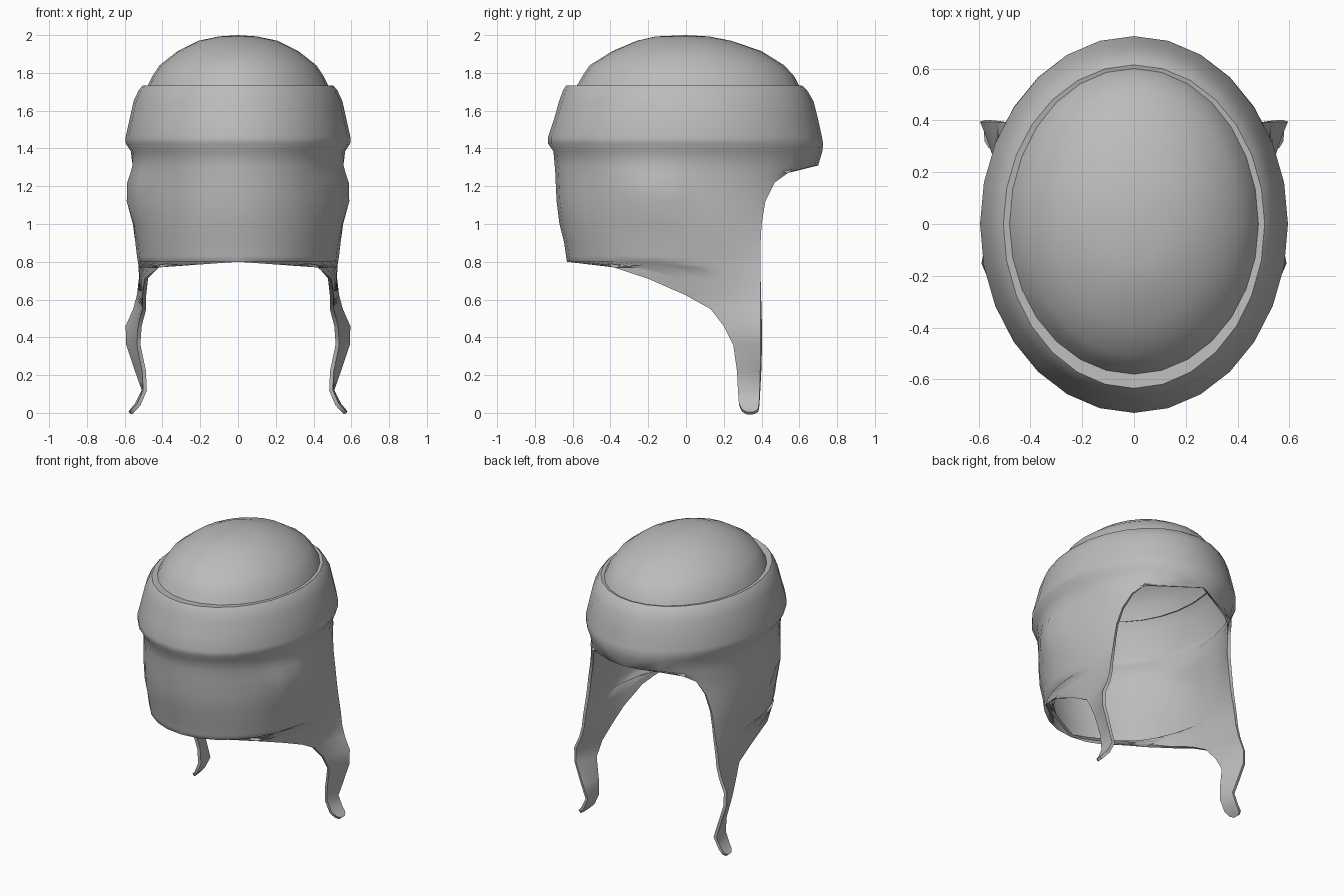
import bpy
import bmesh
import math

if "Cube" in bpy.data.objects:
    bpy.data.objects.remove(bpy.data.objects["Cube"])

GREY = (0.5, 0.5, 0.5, 1.0)
mat = bpy.data.materials.new("plain grey")
mat.use_nodes = True
mat.diffuse_color = GREY
bsdf = next(n for n in mat.node_tree.nodes if n.type == 'BSDF_PRINCIPLED')
bsdf.inputs["Base Color"].default_value = GREY
bsdf.inputs["Roughness"].default_value = 0.8

COLS = 14


def row_points(z, a, y_back, y_front, x_front=0.0, y_start=None):
    """Half a horizontal section: half-oval at the back, open or closed at the front.
    a is the half width at y = 0; (x_front, y_front) is where the section ends."""
    p0 = -1.0
    if y_start is not None:
        reach = y_front if y_start > 0 else y_back
        p0 = math.asin(y_start / reach) * 2 / math.pi
    pts = []
    for i in range(COLS + 1):
        s = math.sin((p0 + (1 - p0) * i / COLS) * math.pi / 2)
        y = s * (y_front if s > 0 else y_back)
        end = x_front if s > 0 else 0.0
        x = math.sqrt(max(0.0, a * a - (a * a - end * end) * s * s))
        # ear bulge
        x += 0.06 * math.exp(-((y + 0.19) / 0.14) ** 2 - ((z - 1.17) / 0.13) ** 2)
        if abs(s) > 0.9999 and end == 0:
            x = 0.0
        pts.append((x, y, z))
    return pts


def build_shell(name, rows, thickness):
    """Skin the rows (top to bottom), mirror, thicken inwards and smooth."""
    bm = bmesh.new()
    grid = [[bm.verts.new(p) for p in row_points(*r)] for r in rows]
    for up, low in zip(grid, grid[1:]):
        for c in range(COLS):
            bm.faces.new((up[c], low[c], low[c + 1], up[c + 1]))
    bmesh.ops.remove_doubles(bm, verts=bm.verts[:], dist=0.0005)
    mesh = bpy.data.meshes.new(name)
    bm.to_mesh(mesh)
    bm.free()
    mesh.materials.append(mat)
    ob = bpy.data.objects.new(name, mesh)
    bpy.context.collection.objects.link(ob)
    mirror = ob.modifiers.new("Mirror", 'MIRROR')
    mirror.merge_threshold = 0.002
    solid = ob.modifiers.new("Thickness", 'SOLIDIFY')
    solid.thickness = thickness
    solid.offset = -1
    bpy.ops.object.select_all(action='DESELECT')
    ob.select_set(True)
    bpy.context.view_layer.objects.active = ob
    bpy.ops.object.convert(target='MESH')
    bpy.ops.object.shade_smooth_by_angle(angle=math.radians(50))
    return ob


# Domed crown, tucked slightly inside the band
build_shell("crown", [
    (2.000, 0.00, 0.00, 0.00),
    (1.993, 0.10, 0.16, 0.12),
    (1.970, 0.21, 0.26, 0.24),
    (1.915, 0.32, 0.39, 0.40),
    (1.840, 0.415, 0.51, 0.52),
    (1.780, 0.455, 0.55, 0.575),
    (1.720, 0.485, 0.585, 0.605),
    (1.690, 0.495, 0.60, 0.615),
], 0.01)

# Rolled band, neck guard, cheek flaps and straps
build_shell("band_and_flaps", [
    # band
    (1.728, 0.48, 0.58, 0.60),
    (1.732, 0.505, 0.635, 0.615),
    (1.710, 0.525, 0.65, 0.64),
    (1.650, 0.553, 0.672, 0.675),
    (1.550, 0.575, 0.70, 0.70),
    (1.460, 0.595, 0.73, 0.72),
    (1.425, 0.594, 0.73, 0.726),
    (1.385, 0.567, 0.702, 0.722),
    (1.310, 0.555, 0.695, 0.70),
    # neck guard, open at the face
    (1.270, 0.552, 0.692, 0.54, 0.36),
    (1.220, 0.552, 0.69, 0.47, 0.41),
    (1.120, 0.555, 0.685, 0.42, 0.45),
    (1.000, 0.555, 0.67, 0.40, 0.48),
    (0.900, 0.543, 0.645, 0.395, 0.495),
    (0.830, 0.535, 0.635, 0.395, 0.505),
    (0.800, 0.53, 0.63, 0.395, 0.51),
    # cheek flaps, cut away along the lower edge
    (0.770, 0.527, 0.63, 0.395, 0.515, -0.38),
    (0.710, 0.523, 0.62, 0.395, 0.525, -0.20),
    (0.625, 0.505, 0.62, 0.395, 0.535, -0.005),
    (0.550, 0.50, 0.62, 0.395, 0.555, 0.13),
    (0.460, 0.505, 0.62, 0.395, 0.595, 0.20),
    # straps
    (0.360, 0.495, 0.62, 0.395, 0.592, 0.25),
    (0.220, 0.47, 0.62, 0.393, 0.545, 0.27),
    (0.120, 0.495, 0.62, 0.39, 0.51, 0.275),
    (0.050, 0.52, 0.62, 0.387, 0.545, 0.28),
    (0.020, 0.55, 0.62, 0.382, 0.57, 0.295),
    (0.006, 0.57, 0.62, 0.36, 0.58, 0.32),
], 0.02)
